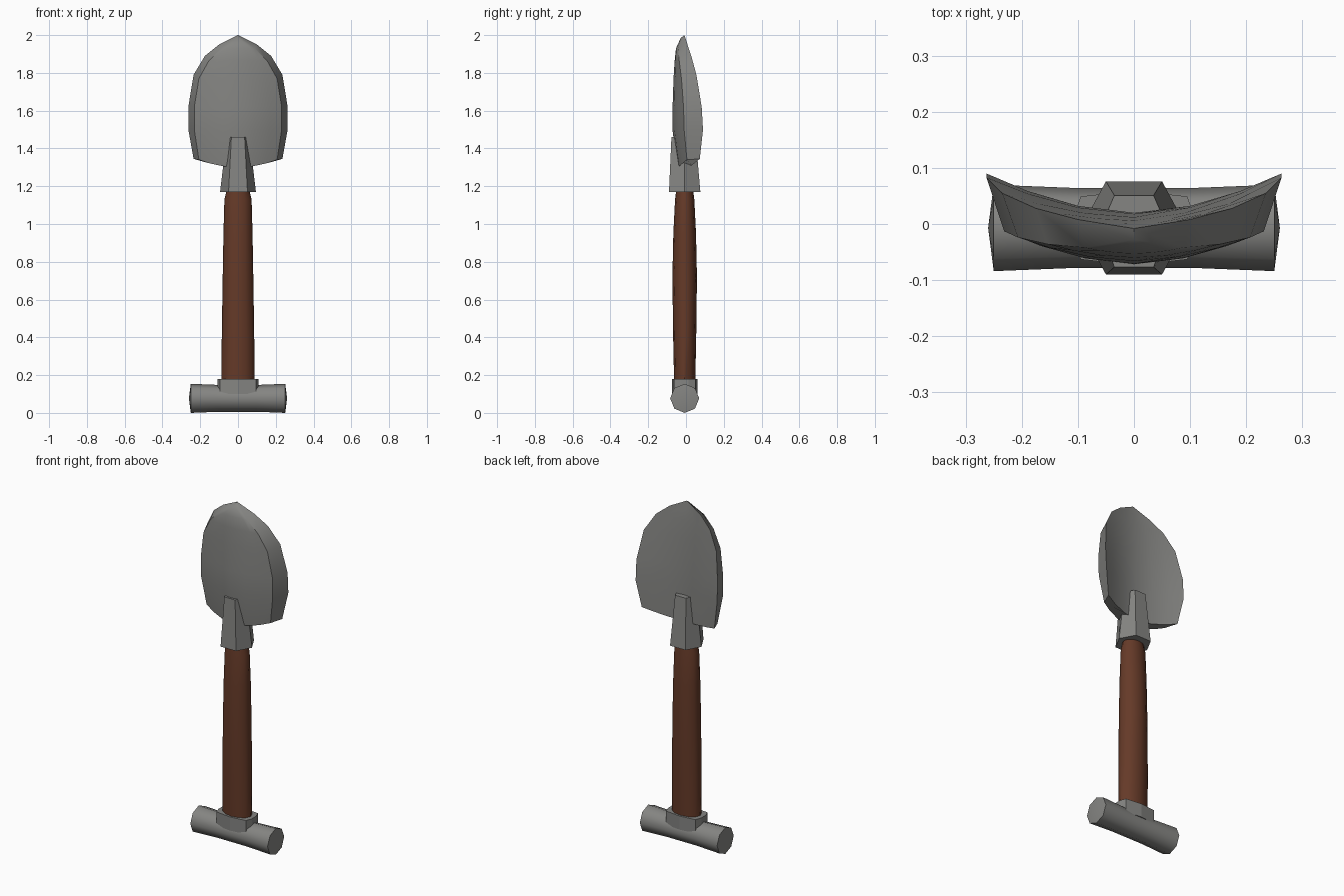
import bpy, bmesh, math

if "Cube" in bpy.data.objects:
    bpy.data.objects.remove(bpy.data.objects["Cube"])

YC = -0.007  # shared axis depth


def material(name, rgb):
    m = bpy.data.materials.new(name)
    m.diffuse_color = (*rgb, 1)
    m.use_nodes = True
    m.node_tree.nodes["Principled BSDF"].inputs["Base Color"].default_value = m.diffuse_color
    return m


STEEL = material("grey_steel", (0.235, 0.235, 0.225))
WOOD = material("brown_wood", (0.13, 0.042, 0.021))


def loft(name, rings, mat, smooth=None):
    """Skin a list of closed rings with equal point counts and cap the ends."""
    bm = bmesh.new()
    vs = [[bm.verts.new(p) for p in r] for r in rings]
    n = len(vs[0])
    for a, b in zip(vs, vs[1:]):
        for i in range(n):
            j = (i + 1) % n
            bm.faces.new((a[i], a[j], b[j], b[i]))
    bm.faces.new(vs[0])
    bm.faces.new(vs[-1])
    bmesh.ops.remove_doubles(bm, verts=bm.verts, dist=0.0005)
    bmesh.ops.recalc_face_normals(bm, faces=bm.faces)
    me = bpy.data.meshes.new(name)
    bm.to_mesh(me)
    bm.free()
    me.materials.append(mat)
    ob = bpy.data.objects.new(name, me)
    bpy.context.collection.objects.link(ob)
    if smooth:
        bpy.ops.object.select_all(action='DESELECT')
        ob.select_set(True)
        bpy.context.view_layer.objects.active = ob
        bpy.ops.object.shade_smooth_by_angle(angle=math.radians(smooth))
    return ob


def mirror_ring(half, z):
    """Close a half outline (x >= 0, back to front) across x = 0."""
    left = [(-x, y) for x, y in reversed(half) if x > 0]
    return [(x, y + YC, z) for x, y in half + left]


# Blade: rows of half width, then (z, centre y, edge y) for back and front
rows = [
    (0.000, (2.00, -0.008, -0.008), (1.985, -0.028, -0.028)),
    (0.100, (1.95, 0.000, 0.008), (1.930, -0.053, -0.042)),
    (0.175, (1.89, 0.006, 0.028), (1.865, -0.060, -0.036)),
    (0.235, (1.79, 0.012, 0.055), (1.770, -0.066, -0.024)),
    (0.263, (1.62, 0.018, 0.083), (1.620, -0.071, -0.013)),
    (0.263, (1.50, 0.020, 0.090), (1.500, -0.072, -0.010)),
    (0.235, (1.345, 0.020, 0.073), (1.340, -0.045, 0.005)),
]
us = [-1, -0.72, -0.38, 0, 0.38, 0.72, 1]
rings = []
for k, (w, back, front) in enumerate(rows):
    sag = 0.04 if k == len(rows) - 1 else 0   # curved lower edge
    ring = []
    for side, scale, order in ((back, 1, us), (front, 0.88, us[::-1])):
        z, c, e = side
        ring += [(u * w * scale, c + (e - c) * abs(u) ** 1.8, z - sag * (1 - u * u))
                 for u in order]
    rings.append(ring)
loft("blade", rings, STEEL, 35)

# Tapered six-sided socket
loft("socket", [
    mirror_ring([(0.050, 0.083), (0.095, 0), (0.050, -0.083)], 1.17),
    mirror_ring([(0.035, 0.058), (0.060, 0), (0.035, -0.070)], 1.46),
], STEEL)

# Wooden shaft, widest at the bottom, oval section
shaft = [(0.12, 0.087, 0.055), (0.40, 0.086, 0.061), (0.72, 0.081, 0.065),
         (0.95, 0.077, 0.060), (1.13, 0.072, 0.051), (1.17, 0.062, 0.046),
         (1.22, 0.058, 0.044)]
loft("shaft", [[(rx * math.cos(a), YC + ry * math.sin(a), z)
                for a in (i * math.tau / 12 for i in range(12))]
               for z, rx, ry in shaft], WOOD, 40)

# Collar between the shaft and the cross grip
collar = [(0, 0.067), (0.095, 0.056), (0.108, 0.02),
          (0.108, -0.02), (0.095, -0.056), (0, -0.067)]
loft("collar", [mirror_ring(collar, z) for z in (0.10, 0.18)], STEEL)

# Eight-sided cross grip with a slight waist and shallow domed ends
grip = [(-0.262, 0), (-0.250, 0.077), (-0.10, 0.071), (0.10, 0.071),
        (0.250, 0.077), (0.262, 0)]
loft("cross_grip", [[(x, YC + r * math.cos(a), 0.077 + r * math.sin(a))
                     for a in (i * math.tau / 8 for i in range(8))]
                    for x, r in grip[1:-1]], STEEL, 50)
# Push the centres of the grip ends outward
me = bpy.data.objects["cross_grip"].data
bm = bmesh.new()
bm.from_mesh(me)
ends = [f for f in bm.faces if len(f.verts) == 8]
for f in ends:
    d = 0.010 if f.calc_center_median().x > 0 else -0.010
    v = bmesh.ops.poke(bm, faces=[f])["verts"][0]
    v.co.x += d
for e in bm.edges:
    if len(e.link_faces) == 2 and e.calc_face_angle(0) > 0.9:
        e.smooth = False
bm.to_mesh(me)
bm.free()
